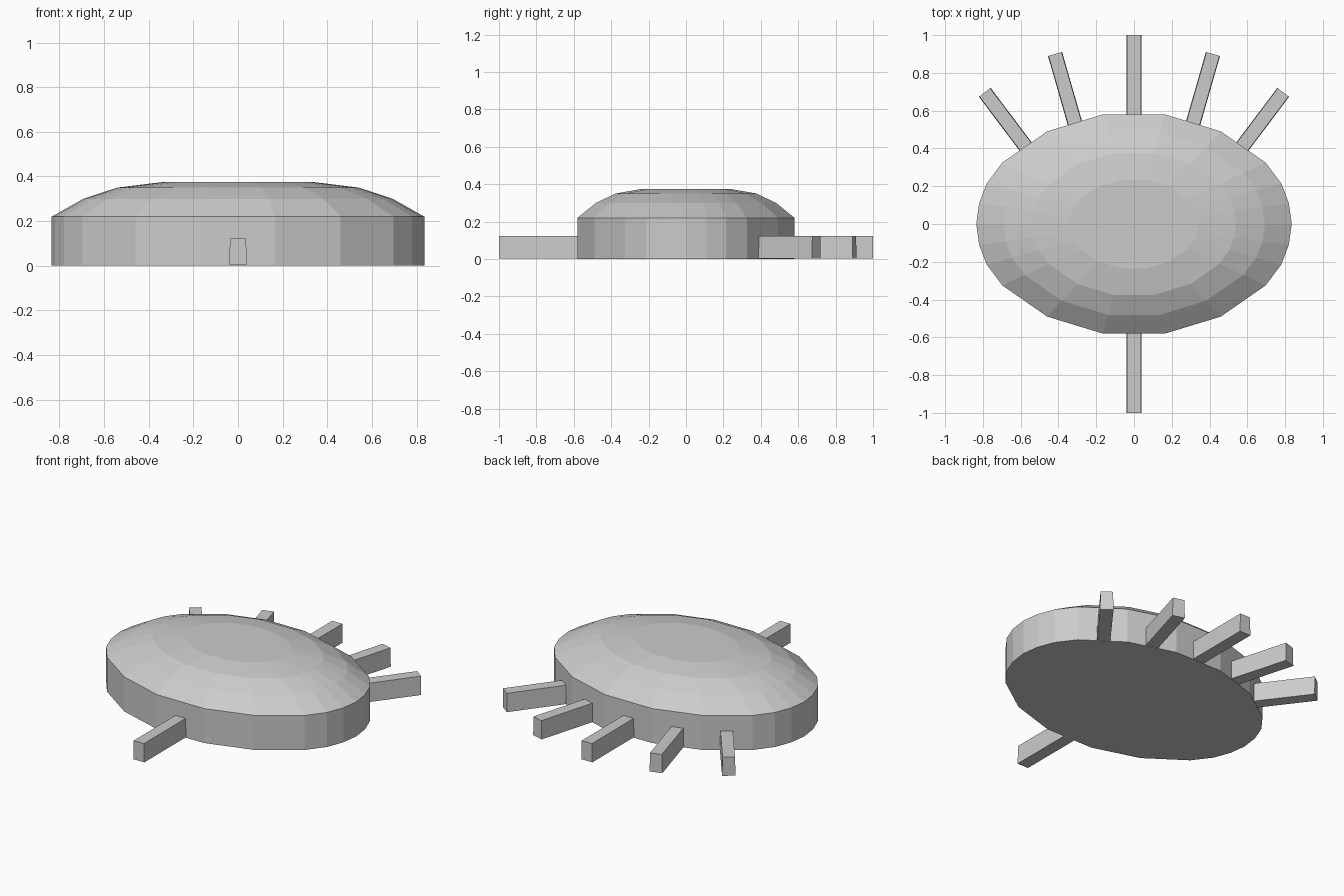
import bpy, bmesh, math
from mathutils import Matrix

if "Cube" in bpy.data.objects:
    bpy.data.objects.remove(bpy.data.objects["Cube"])


def make_object(name, bm):
    bmesh.ops.recalc_face_normals(bm, faces=bm.faces)
    mesh = bpy.data.meshes.new(name)
    bm.to_mesh(mesh)
    bm.free()
    obj = bpy.data.objects.new(name, mesh)
    bpy.context.collection.objects.link(obj)
    return obj


# Oval outline: one quadrant mirrored to a 22-sided loop
quad = [(0.82, 0.11), (0.78, 0.215), (0.697, 0.325), (0.46, 0.49), (0.165, 0.58)]
half = [(0.835, 0)] + quad + [(-x, y) for x, y in reversed(quad)]
outline = half + [(-x, -y) for x, y in half]

# Domed body: stacked, shrinking copies of the outline
levels = [(0, 1), (0.22, 1), (0.30, 0.83), (0.35, 0.648), (0.375, 0.405)]
bm = bmesh.new()
rings = [[bm.verts.new((x * s, y * s, z)) for x, y in outline] for z, s in levels]
n = len(outline)
for low, high in zip(rings, rings[1:]):
    for i in range(n):
        j = (i + 1) % n
        bm.faces.new((low[i], low[j], high[j], high[i]))
bm.faces.new(rings[0][::-1])
bm.faces.new(rings[-1])
make_object("domed_body", bm)


# Spokes: slightly tapered bars, laid from inside the rim out to the tip
def spoke(name, tip, angle, length):
    bm = bmesh.new()
    section = [(-0.039, 0.003), (0.039, 0.003), (0.036, 0.122), (-0.036, 0.122)]
    face = bm.faces.new([bm.verts.new((x, 0, z)) for x, z in section])
    ext = bmesh.ops.extrude_face_region(bm, geom=[face])
    moved = [v for v in ext["geom"] if isinstance(v, bmesh.types.BMVert)]
    bmesh.ops.translate(bm, verts=moved, vec=(0, -length, 0))
    place = Matrix.Translation((*tip, 0)) @ Matrix.Rotation(-math.radians(angle), 4, "Z")
    bm.transform(place)
    make_object(name, bm)


spoke("front_spoke", (0, -1), 180, 0.44)
spoke("back_spoke", (0, 1), 0, 0.44)
for side, s in (("right", 1), ("left", -1)):
    spoke(f"back_inner_spoke_{side}", (s * 0.418, 0.9), s * 16, 0.40)
    spoke(f"back_outer_spoke_{side}", (s * 0.79, 0.697), s * 37, 0.38)
